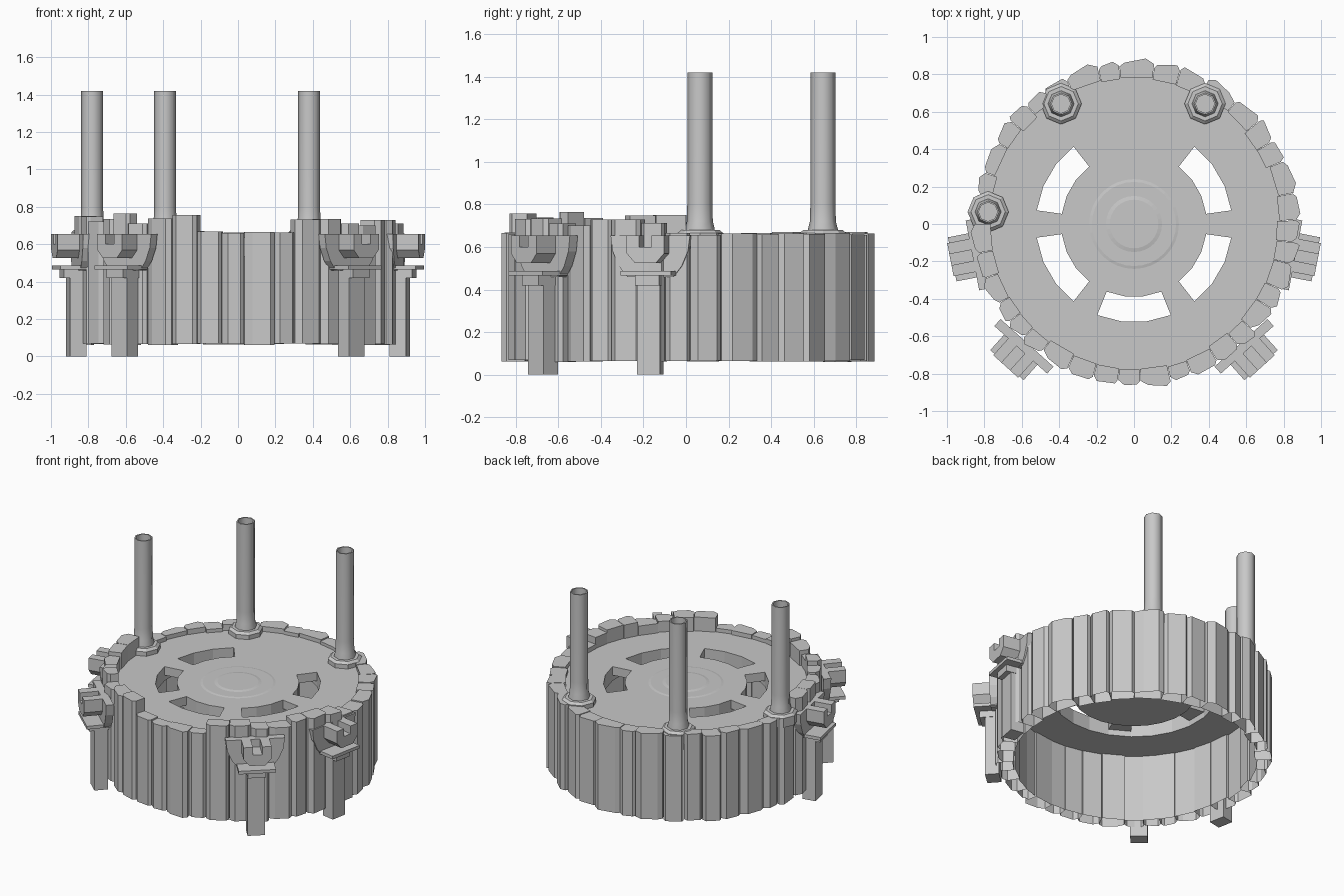
import bpy, bmesh, math, random
from mathutils import Matrix, Vector

random.seed(7)
if "Cube" in bpy.data.objects:
    bpy.data.objects.remove(bpy.data.objects["Cube"])

stone = bpy.data.materials.new("stone_grey")
stone.use_nodes = True
grey = (0.58, 0.58, 0.58, 1)
stone.diffuse_color = grey
stone.node_tree.nodes["Principled BSDF"].inputs["Base Color"].default_value = grey


def finish(name, bm, smooth=None):
    """Turn a bmesh into a named, coloured object."""
    bmesh.ops.recalc_face_normals(bm, faces=bm.faces)
    mesh = bpy.data.meshes.new(name)
    bm.to_mesh(mesh)
    bm.free()
    mesh.materials.append(stone)
    obj = bpy.data.objects.new(name, mesh)
    bpy.context.collection.objects.link(obj)
    if smooth:
        bpy.ops.object.select_all(action='DESELECT')
        obj.select_set(True)
        bpy.context.view_layer.objects.active = obj
        bpy.ops.object.shade_smooth_by_angle(angle=math.radians(smooth))
    return obj


def prism(bm, outline, low, high, frame=Matrix(), closed=True):
    """Extrude a 2D outline between two depths of a frame; the low end may stay open."""
    ends = [[bm.verts.new(frame @ Vector((x, y, d))) for x, y in outline] for d in (low, high)]
    if closed:
        bm.faces.new(ends[0])
    bm.faces.new(ends[1])
    for i in range(len(outline)):
        j = (i + 1) % len(outline)
        bm.faces.new((ends[0][i], ends[0][j], ends[1][j], ends[1][i]))


def lathe(bm, profile, sides, centre=(0, 0)):
    """Revolve a radius/height profile, closing both ends."""
    rings = []
    for r, z in profile:
        rings.append([bm.verts.new((centre[0] + r * math.cos(math.tau * i / sides),
                                    centre[1] + r * math.sin(math.tau * i / sides), z))
                      for i in range(sides)])
    for a, b in zip(rings, rings[1:]):
        for i in range(sides):
            j = (i + 1) % sides
            bm.faces.new((a[i], a[j], b[j], b[i]))
    bm.faces.new(rings[0])
    bm.faces.new(rings[-1])


def polar(r, deg):
    return r * math.cos(math.radians(deg)), r * math.sin(math.radians(deg))


# Wall of uneven upright stones, open below, taller around the front quarters
def stone_top(deg):
    if 180 <= deg < 255:
        return random.uniform(0.71, 0.77)
    if 288 <= deg < 350:
        return random.uniform(0.69, 0.735)
    return random.uniform(0.655, 0.675)


bm = bmesh.new()
widths = [random.uniform(0.75, 1.3) for _ in range(38)]
angle = -105.0
for w in widths:
    step = 360 * w / sum(widths)
    a, b = angle + 0.1, angle + step - 0.1
    middle = (angle + step / 2) % 360
    r = random.uniform(0.862, 0.878) + 0.01 * math.cos(math.radians(middle - 30))
    tilt = random.uniform(-0.012, 0.012)
    inner = random.uniform(0.765, 0.79)
    corner = random.uniform(0.12, 0.3)
    outline = [polar(inner, a), polar(r - 0.025 + tilt, a),
               polar(r + tilt, a + step * corner),
               polar(r - tilt, b - step * corner * 0.6),
               polar(r - 0.018 - tilt, b), polar(inner, b)]
    prism(bm, outline, random.uniform(0.06, 0.07), stone_top(middle), closed=False)
    angle += step
finish("stone_wall", bm)

# Floor plate: a central disc inside a broad rim
bm = bmesh.new()
angles = [60 * k + 8 + 44 * s / 3 for k in range(6) for s in range(4)]
rings = [[bm.verts.new((*polar(r, d), 0.635)) for d in angles] for r in (0.39, 0.525, 0.8)]
bm.faces.new(rings[0])
for i in range(24):
    j = (i + 1) % 24
    bm.faces.new((rings[1][i], rings[2][i], rings[2][j], rings[1][j]))
plate = finish("floor_plate", bm)
thick = plate.modifiers.new("thickness", 'SOLIDIFY')
thick.thickness = 0.1
thick.offset = -1

# Thinner spokes bridge the gap and leave five curved slots; the back is filled
bm = bmesh.new()
spokes = [(60 * k - 8, 60 * k + 8) for k in (0, 3, 4, 5)] + [(52, 128)]
for start, end in spokes:
    arc = [d for d in angles if start - 1 < d % 360 < end + 1 or start - 1 < d - 360 < end + 1]
    arc.sort(key=lambda d: (d - start + 1) % 360)
    prism(bm, [polar(0.39, d) for d in arc] + [polar(0.525, d) for d in reversed(arc)],
          0.575, 0.635)
finish("plate_spokes", bm)

# Shallow round steps in the middle of the plate
bm = bmesh.new()
lathe(bm, [(0.245, 0.634), (0.225, 0.638), (0.15, 0.638), (0.13, 0.642)], 32)
finish("centre_steps", bm)

# Hollow pillars on octagonal feet
foot_profile = [(0.11, 0.6), (0.11, 0.665), (0.092, 0.68)]
pillar_profile = [(0.07, 0.66), (0.07, 0.685), (0.061, 0.72), (0.059, 0.8), (0.059, 1.42),
                  (0.05, 1.42), (0.05, 0.7)]
for side, centre in (("right", (-0.78, 0.065)),
                     ("back_right", (-0.39, 0.643)),
                     ("back_left", (0.38, 0.643))):
    bm = bmesh.new()
    lathe(bm, foot_profile, 8, centre)
    finish(side + "_pillar_foot", bm)
    bm = bmesh.new()
    lathe(bm, pillar_profile, 8, centre)
    finish(side + "_pillar", bm, 50)


# Brackets on legs: cup plate, notched block, ledge and post
def rect(half, low, high):
    return [(-half, low), (half, low), (half, high), (-half, high)]


def mirrored(points):
    return points + [(-x, y) for x, y in reversed(points)]


cup = mirrored([(0.19, 0.655), (0.18, 0.58), (0.15, 0.51), (0.11, 0.46)])
block = mirrored([(0.03, 0.6), (0.03, 0.655), (0.09, 0.655), (0.09, 0.57), (0.05, 0.525)])


def bracket(name, deg, reach):
    a = math.radians(deg)
    frame = Matrix(((-math.sin(a), 0, math.cos(a), 0),
                    (math.cos(a), 0, math.sin(a), 0),
                    (0, 1, 0, 0), (0, 0, 0, 1)))
    bm = bmesh.new()
    prism(bm, cup, reach - 0.17, reach - 0.12, frame)
    prism(bm, block, reach - 0.12, reach, frame)
    prism(bm, rect(0.12, 0.465, 0.487), reach - 0.17, reach - 0.01, frame)
    prism(bm, rect(0.058, 0.42, 0.465), reach - 0.17, reach - 0.04, frame)
    prism(bm, rect(0.055, 0, 0.42), reach - 0.165, reach - 0.075, frame)
    finish(name, bm)


bracket("left_bracket", -11, 1.0)
bracket("right_bracket", 191, 1.0)
bracket("front_left_bracket", -48, 1.025)
bracket("front_right_bracket", 228, 1.025)
